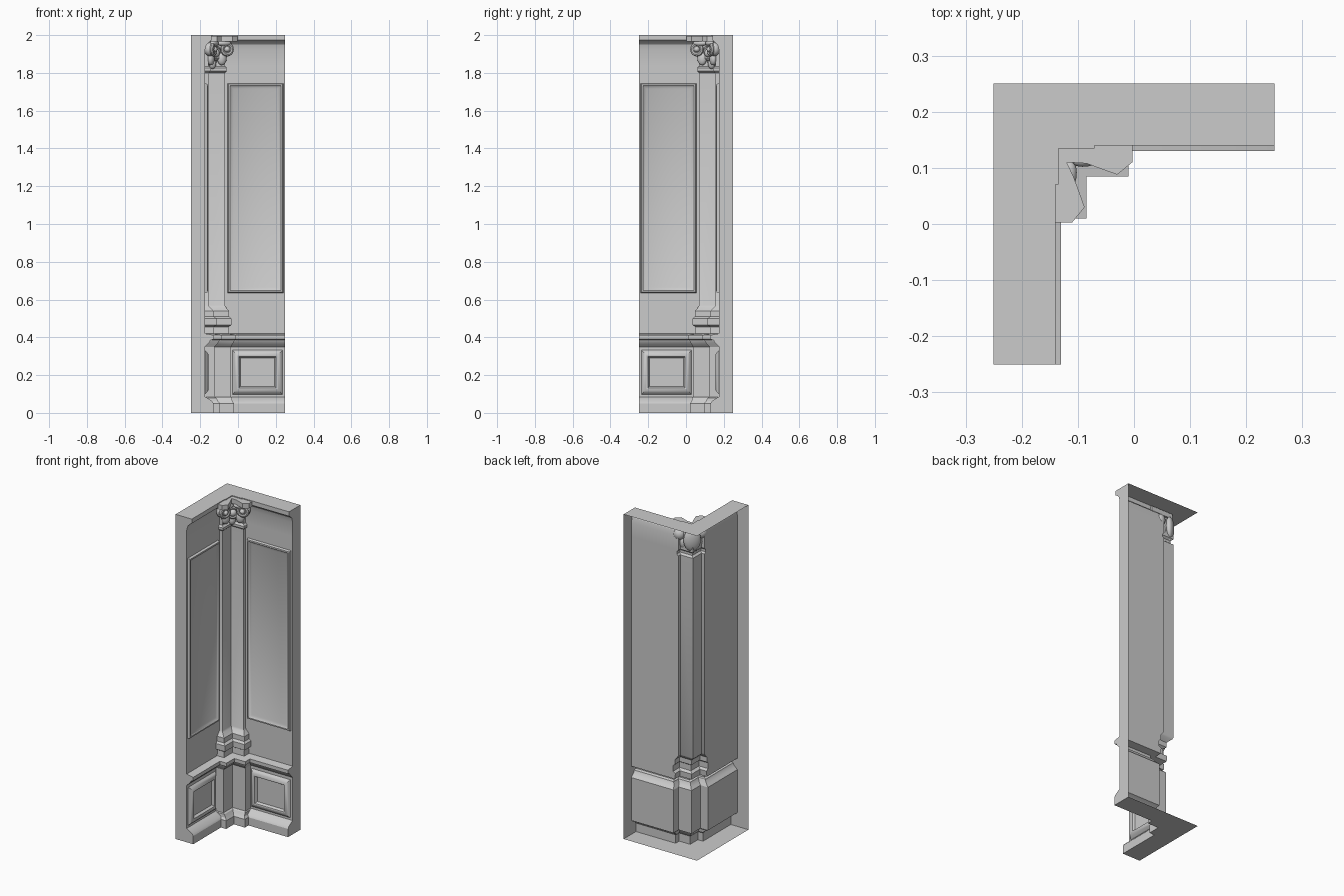
import bpy, bmesh, math
from mathutils import Vector, Matrix

if "Cube" in bpy.data.objects:
    bpy.data.objects.remove(bpy.data.objects["Cube"])

H = 0.25  # half width of the corner unit


def mirror(p):
    """Swap the back wall and the left wall across the diagonal."""
    return Vector((-p[1], -p[0], p[2]))


def make(name, verts, faces, angle=35):
    me = bpy.data.meshes.new(name)
    bm = bmesh.new()
    vs = [bm.verts.new(v) for v in verts]
    for f in faces:
        bm.faces.new([vs[i] for i in f])
    bmesh.ops.recalc_face_normals(bm, faces=bm.faces)
    bm.to_mesh(me)
    bm.free()
    ob = bpy.data.objects.new(name, me)
    bpy.context.collection.objects.link(ob)
    smooth(ob, angle)
    return ob


def smooth(ob, angle=35):
    bpy.ops.object.select_all(action='DESELECT')
    ob.select_set(True)
    bpy.context.view_layer.objects.active = ob
    bpy.ops.object.shade_smooth_by_angle(angle=math.radians(angle))


# Wall shell: (height, wall depth, pilaster depth, pilaster edge)
rows = [
    (0, .12, .155, -.02), (.05, .12, .155, -.02), (.062, .113, .145, -.03),
    (.08, .085, .135, -.032), (.085, .075, .125, -.037), (.35, .075, .125, -.037),
    (.362, .088, .138, -.03), (.375, .1, .148, -.022), (.385, .104, .152, -.018),
    (.39, .12, .165, -.01), (.412, .12, .165, -.01), (.42, .075, .122, -.047),
    (.455, .075, .12, -.05), (.465, .075, .137, -.035), (.5, .075, .137, -.035),
    (.51, .075, .122, -.047), (.54, .075, .122, -.047), (.56, .075, .1, -.065),
    (.57, .075, .095, -.07), (1.8, .075, .095, -.07), (1.81, .075, .107, -.06),
    (1.825, .075, .107, -.06), (1.835, .075, .095, -.07), (1.92, .075, .095, -.07),
    (1.95, .083, .1, -.07), (1.965, .098, .11, -.07), (1.973, .11, .115, -.07),
    (2, .11, .115, -.07)]
verts, faces = [], []
for z, d, p, w in rows:
    half = [(-H + d, -H, z), (-H + d, -w, z), (-H + p, -w, z)]
    verts += half + [(-H + p, H - p, z)] + [mirror(v) for v in reversed(half)]
n, m = 7, len(rows)
for r in range(m - 1):
    for i in range(n - 1):
        a = r * n + i
        faces.append((a, a + 1, a + n + 1, a + n))
base = len(verts)
for z in (0, 2):
    verts += [(H, H, z), (-H, H, z), (-H, -H, z)]
# Floor and top plates, then the two end caps; the back stays open
faces.append(tuple(range(n)) + (base, base + 1, base + 2))
faces.append(tuple(range((m - 1) * n, m * n)) + (base + 3, base + 4, base + 5))
faces.append((base + 2,) + tuple(r * n for r in range(m)) + (base + 5,))
faces.append((base,) + tuple(r * n + n - 1 for r in range(m)) + (base + 3,))
make("wall_shell", verts, faces, 30)


# Moulded panels: nested rectangles of (inset, depth), on both walls
def panel(name, u0, u1, z0, z1, rings):
    verts, faces = [], []
    for k, (s, d) in enumerate(rings):
        y = H - d
        verts += [(u0 + s, y, z0 + s), (u1 - s, y, z0 + s),
                  (u1 - s, y, z1 - s), (u0 + s, y, z1 - s)]
        if k:
            a = 4 * (k - 1)
            faces += [(a + i, a + (i + 1) % 4, a + 4 + (i + 1) % 4, a + 4 + i)
                      for i in range(4)]
    a = len(verts) - 4
    faces.append((a, a + 1, a + 2, a + 3))
    make("back_" + name, verts, faces)
    make("left_" + name, [mirror(v) for v in verts], faces)


panel("upper_panel", -.055, .24, .635, 1.745,
      [(0, .075), (.004, .089), (.012, .09), (.02, .083), (.028, .08), (.034, .077)])
panel("lower_panel", -.03, .236, .098, .332,
      [(0, .075), (.008, .084), (.02, .092), (.028, .095), (.034, .093), (.042, .079)])

# Concave capital slab with two horns under the crown
arc = [(-.11, .12), (-.085, .108), (-.058, .098), (-.03, .088)]
side = arc + [(-.003, .11), (-.003, .15)]
plan = [mirror((x, y, 0))[:2] for x, y in reversed(side)] + side[1:]
plan += [(-.15, .15)]
k = len(plan)
verts = [(x, y, z) for z in (1.965, 1.995) for x, y in plan]
faces = [tuple(range(k)), tuple(range(k, 2 * k))]
faces += [(i, (i + 1) % k, k + (i + 1) % k, k + i) for i in range(k)]
make("capital_slab", verts, faces)


# Carved corner ornament
def ball(name, loc, size, direction):
    bpy.ops.mesh.primitive_uv_sphere_add(segments=16, ring_count=10, radius=1)
    place(name, loc, size, direction)


def ring(name, loc, major, minor, direction):
    bpy.ops.mesh.primitive_torus_add(major_segments=20, minor_segments=8,
                                     major_radius=major, minor_radius=minor)
    place(name, loc, (1, 1, 1), direction)


def place(name, loc, size, direction):
    ob = bpy.context.object
    ob.name = name
    turn = Vector(direction).to_track_quat('Z', 'Y').to_matrix().to_4x4()
    ob.matrix_world = Matrix.Translation(loc) @ turn @ Matrix.Diagonal((*size, 1))
    smooth(ob)


diag = (1, -1, 0)
ball("rosette_backing", (-.14, .14, 1.905), (.05, .07, .025), diag)
ring("rosette_ring", (-.12, .12, 1.905), .03, .01, diag)
ball("rosette_centre", (-.118, .118, 1.905), (.022, .022, .02), diag)
ball("rosette_drop", (-.135, .135, 1.85), (.02, .03, .02), diag)
for label, flip in (("back", False), ("left", True)):
    f = mirror if flip else Vector
    face = f((.35, -1, 0))
    ring(label + "_volute", f((-.058, .13, 1.925)), .027, .011, face)
    ball(label + "_volute_eye", f((-.058, .127, 1.925)), (.016, .016, .018), face)
    ball(label + "_volute_body", f((-.06, .15, 1.925)), (.034, .036, .03), face)
    ball(label + "_leaf", f((-.085, .143, 1.875)), (.025, .035, .018), face)
    ball(label + "_upper_leaf", f((-.075, .125, 1.957)), (.04, .016, .02), face)
